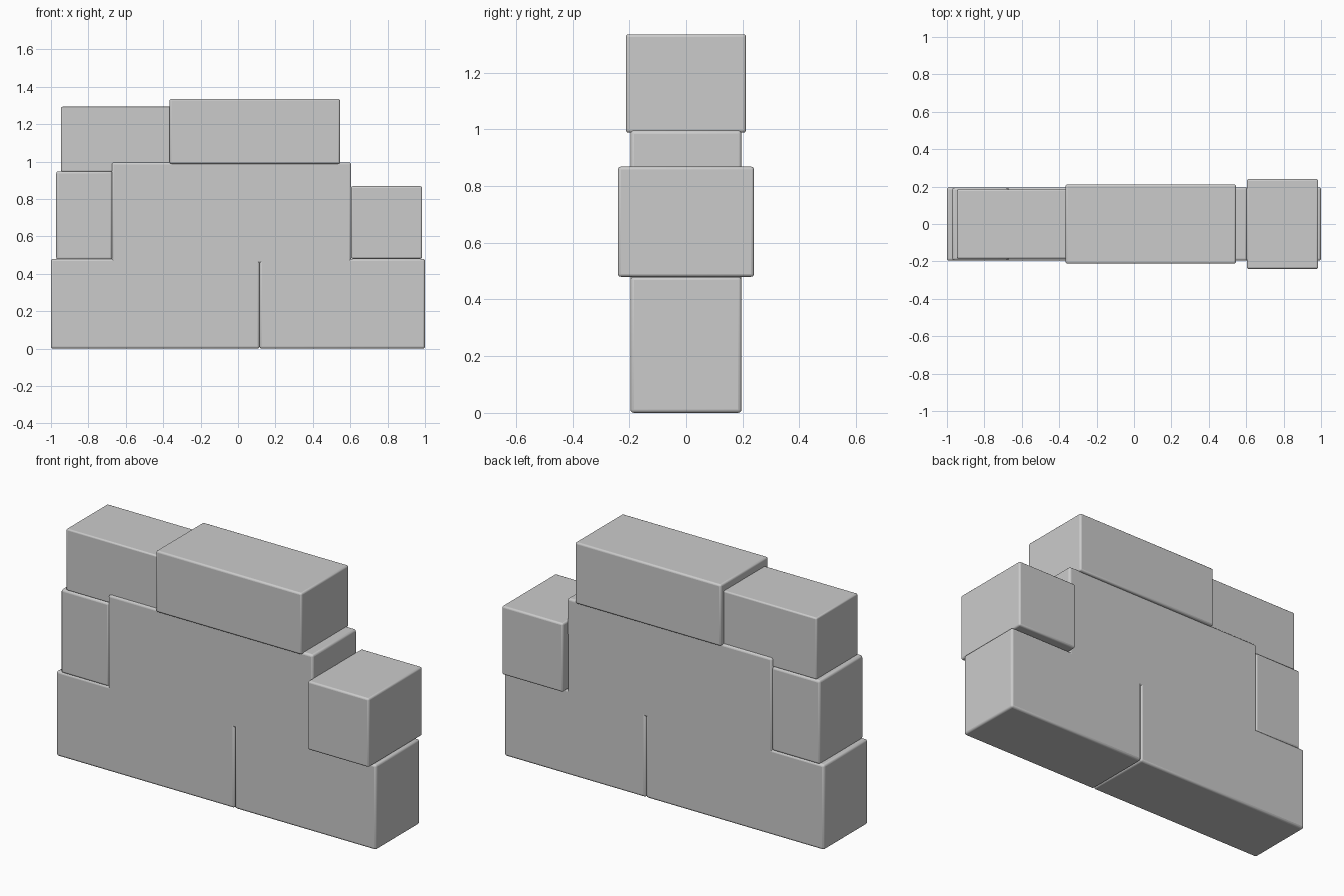
import bpy

if "Cube" in bpy.data.objects:
    bpy.data.objects.remove(bpy.data.objects["Cube"])


def block(name, x0, x1, half_depth, z0, z1, bevel=0.012):
    """Stone block with softly rounded edges, centred on y = 0."""
    bpy.ops.mesh.primitive_cube_add(
        size=1, location=((x0 + x1) / 2, 0, (z0 + z1) / 2))
    ob = bpy.context.object
    ob.name = name
    ob.scale = (x1 - x0, 2 * half_depth, z1 - z0)
    bpy.ops.object.transform_apply(location=False, rotation=False, scale=True)
    mod = ob.modifiers.new("rounded_edges", 'BEVEL')
    mod.width = bevel
    mod.segments = 3
    bpy.ops.object.shade_smooth_by_angle()
    return ob


# Bottom course
block("bottom_left_block", -1.0, 0.115, 0.196, 0.0, 0.48)
block("bottom_right_block", 0.115, 1.0, 0.196, 0.0, 0.48)

# Middle course, the long block sinks slightly into the bottom course
block("middle_left_block", -0.972, -0.672, 0.194, 0.475, 0.948)
block("middle_block", -0.675, 0.605, 0.196, 0.455, 0.996)
block("middle_right_block", 0.603, 0.985, 0.24, 0.48, 0.868, 0.01)

# Top course
block("top_left_block", -0.946, -0.36, 0.185, 0.945, 1.293, 0.008)
block("top_right_block", -0.366, 0.545, 0.212, 0.988, 1.335, 0.01)
